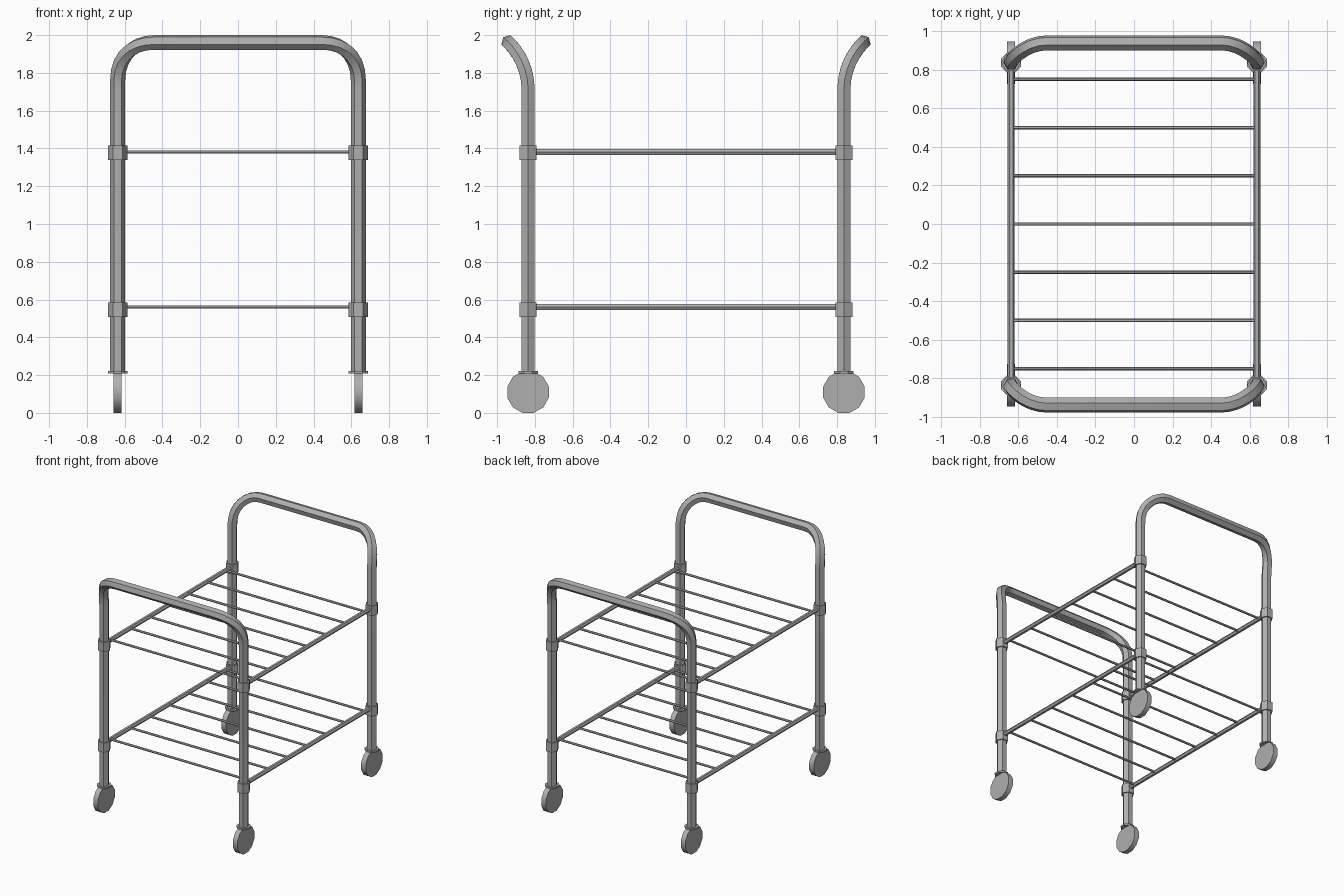
import bpy, bmesh
from math import sin, cos, pi, radians
from mathutils import Vector, Matrix

if "Cube" in bpy.data.objects:
    bpy.data.objects.remove(bpy.data.objects["Cube"])

PX, PY = 0.637, 0.836          # post position
BEND_Z, BEND_R = 1.712, 0.352  # outward bend of the handles
BEND_LEN = BEND_R * pi / 4

# Dark grey metal for every part
METAL = bpy.data.materials.new("dark_grey_metal")
METAL.diffuse_color = (0.43, 0.43, 0.43, 1)
METAL.use_nodes = True
METAL.node_tree.nodes["Principled BSDF"].inputs["Base Color"].default_value = METAL.diffuse_color


def finish(bm, name):
    bmesh.ops.recalc_face_normals(bm, faces=bm.faces)
    me = bpy.data.meshes.new(name)
    bm.to_mesh(me)
    bm.free()
    me.materials.append(METAL)
    ob = bpy.data.objects.new(name, me)
    bpy.context.collection.objects.link(ob)
    return ob


def rod(name, a, b, r, sides, turn=0.0):
    """Flat-sided prism from a to b; turn spins the section about its axis."""
    a, b = Vector(a), Vector(b)
    d = b - a
    bm = bmesh.new()
    m = (Matrix.Translation((a + b) / 2)
         @ Vector((0, 0, 1)).rotation_difference(d).to_matrix().to_4x4()
         @ Matrix.Rotation(turn, 4, 'Z'))
    bmesh.ops.create_cone(bm, cap_ends=True, segments=sides, radius1=r,
                          radius2=r, depth=d.length, matrix=m)
    return finish(bm, name)


def handle_frame(name, side):
    """Hexagonal tube: two posts joined by a rounded, outward-bent handle."""
    # half path as (x, distance above the bend start)
    half = [(PX, 0.215 - BEND_Z), (PX, 0.0)]
    rx, rs, n = 0.19, 0.225, 7
    for i in range(n + 1):
        a = pi / 2 * i / n
        half.append((PX - rx * (1 - cos(a)), BEND_LEN - rs + rs * sin(a)))
    path = half + [(-x, s) for x, s in reversed(half)]
    pts, norms = [], []
    for x, s in path:
        t = max(s, 0) / BEND_R
        z = BEND_Z + (s if s < 0 else BEND_R * sin(t))
        pts.append(Vector((x, side * (PY + BEND_R * (1 - cos(t))), z)))
        norms.append(Vector((0, side * cos(t), -sin(t))))
    bm = bmesh.new()
    rings = []
    last = len(pts) - 1
    for i, (p, s) in enumerate(zip(pts, norms)):
        d0 = (pts[i] - pts[max(i - 1, 0)]).normalized()
        d1 = (pts[min(i + 1, last)] - pts[i]).normalized()
        if i in (0, last):
            t = Vector((0, 0, 1 if i == 0 else -1))
        else:
            t = (d0 + d1).normalized()
        nrm = s.cross(t).normalized()
        rings.append([bm.verts.new(p + 0.04 * (cos(k * pi / 3) * nrm + sin(k * pi / 3) * s))
                      for k in range(6)])
    for r0, r1 in zip(rings, rings[1:]):
        for k in range(6):
            bm.faces.new((r0[k], r0[(k + 1) % 6], r1[(k + 1) % 6], r1[k]))
    bm.faces.new(rings[0])
    bm.faces.new(rings[-1])
    return finish(bm, name)


# Two end frames
handle_frame("front_handle_frame", -1)
handle_frame("back_handle_frame", 1)

# Sleeves and casters on each post
# (cone vertices start on the y axis, so turn puts hexagon corners on x)
for sx in (-1, 1):
    for sy in (-1, 1):
        x, y = sx * PX, sy * PY
        for z0, z1 in ((0.507, 0.585), (1.338, 1.416)):
            rod("post_sleeve", (x, y, z0), (x, y, z1), 0.051, 6, pi / 6)
        rod("caster_plate", (x, y, 0.209), (x, y, 0.221), 0.056, 8, pi / 8)
        rod("caster_wheel", (x - 0.021, y, 0.11), (x + 0.021, y, 0.11),
            0.11 / cos(pi / 12), 12, pi / 12)

# Wire shelves: two side rails and seven cross bars each
for shelf, z in (("lower", 0.561), ("upper", 1.382)):
    for sx in (-1, 1):
        rod(shelf + "_shelf_rail", (sx * PX, -PY, z), (sx * PX, PY, z), 0.018, 6, pi / 6)
    for i in range(-3, 4):
        rod(shelf + "_shelf_bar", (-PX, i * 0.25, z), (PX, i * 0.25, z), 0.009, 6)

# Smooth bends and wheel rims, keep the hexagon edges sharp
for ob in bpy.context.collection.objects:
    ob.select_set(True)
    bpy.context.view_layer.objects.active = ob
bpy.ops.object.shade_smooth_by_angle(angle=radians(35))
